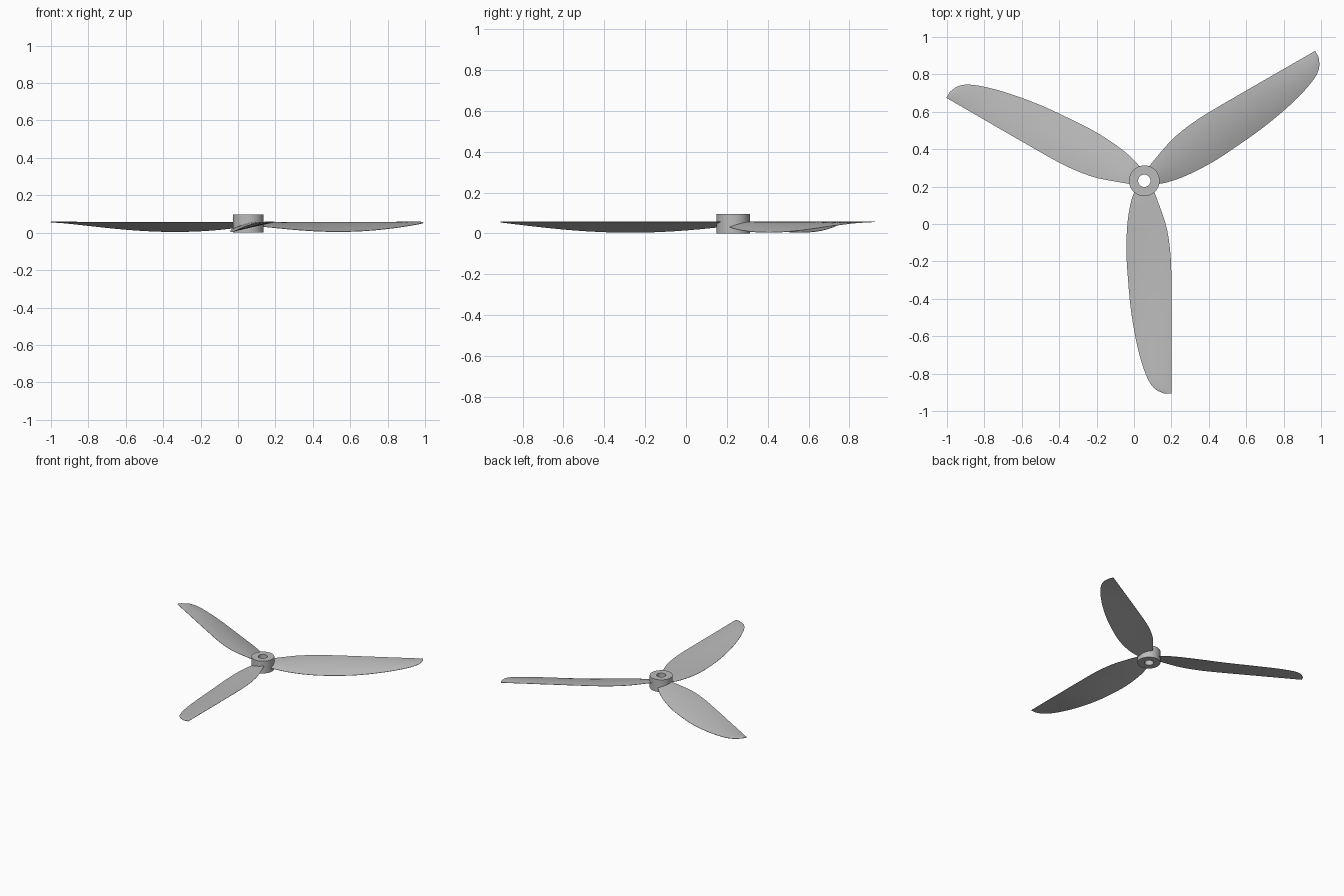
import bpy, bmesh, math
from mathutils import Matrix

cube = bpy.data.objects.get("Cube")
if cube:
    bpy.data.objects.remove(cube)

CENTRE = (0.055, 0.231, 0.0)
HUB_RADIUS, HOLE_RADIUS, HUB_HEIGHT = 0.082, 0.033, 0.096
LENGTH = 1.138

grey = bpy.data.materials.new("grey plastic")
grey.use_nodes = True
colour = (0.5, 0.5, 0.5, 1)
grey.diffuse_color = colour
grey.node_tree.nodes["Principled BSDF"].inputs["Base Color"].default_value = colour


def add_object(name, bm, matrix):
    bmesh.ops.recalc_face_normals(bm, faces=bm.faces)
    mesh = bpy.data.meshes.new(name)
    bm.to_mesh(mesh)
    bm.free()
    mesh.materials.append(grey)
    obj = bpy.data.objects.new(name, mesh)
    obj.matrix_world = matrix
    bpy.context.collection.objects.link(obj)
    bpy.ops.object.select_all(action='DESELECT')
    obj.select_set(True)
    bpy.context.view_layer.objects.active = obj
    bpy.ops.object.shade_smooth_by_angle(angle=math.radians(35))


def bridge(bm, loop_a, loop_b):
    n = len(loop_a)
    for i in range(n):
        j = (i + 1) % n
        bm.faces.new((loop_a[i], loop_a[j], loop_b[j], loop_b[i]))


def smooth_value(points, u):
    """Smooth curve through (position, value) points."""
    k = max(i for i in range(len(points) - 1) if points[i][0] <= u or i == 0)

    def slope(i):
        a, b = points[max(i - 1, 0)], points[min(i + 1, len(points) - 1)]
        return (b[1] - a[1]) / (b[0] - a[0])
    (u0, v0), (u1, v1) = points[k], points[k + 1]
    h = u1 - u0
    t = (u - u0) / h
    return ((1 + 2 * t) * (1 - t) ** 2 * v0 + t * (1 - t) ** 2 * h * slope(k)
            + t * t * (3 - 2 * t) * v1 + t * t * (t - 1) * h * slope(k + 1))


# Blade outline: distance from the hub axis, sideways offset
LEADING = [(0.05, -0.05), (0.1, -0.068), (0.206, -0.088), (0.366, -0.096),
           (0.527, -0.087), (0.687, -0.072), (0.848, -0.045), (0.955, -0.019),
           (1.035, 0.008), (1.088, 0.035), (1.12, 0.067), (LENGTH, 0.108)]
TRAILING = [(0.05, 0.05), (0.152, 0.088), (0.233, 0.115), (0.313, 0.131),
            (0.42, 0.142), (0.55, 0.145), (LENGTH, 0.145)]


def blade_section(u, across=10):
    """Closed thin cambered section, low at the leading edge."""
    lead, trail = smooth_value(LEADING, u), smooth_value(TRAILING, u)
    low = 0.055 - 0.05 * math.sin(math.pi * (u + 0.13) / (LENGTH + 0.13))
    high = 0.057
    width = (trail - lead) / 0.24

    def point(t, side):
        bulge = 4 * t * (1 - t) * width
        z = low + (high - low) * t + 0.006 * bulge
        return (lead + (trail - lead) * t, -u, z + side * (0.001 + 0.005 * bulge))
    steps = [i / across for i in range(across + 1)]
    return [point(t, 1) for t in steps] + [point(t, -1) for t in reversed(steps)]


def make_blade(name, angle):
    bm = bmesh.new()
    count = 40
    loops = []
    for i in range(count + 1):
        # stations crowd towards the rounded tip
        s = math.sin(i / count * math.pi / 2)
        u = 0.05 + (LENGTH - 0.05) * s
        loops.append([bm.verts.new(p) for p in blade_section(u)])
    for a, b in zip(loops, loops[1:]):
        bridge(bm, a, b)
    bm.faces.new(loops[0])
    bm.faces.new(loops[-1])
    add_object(name, bm, Matrix.Translation(CENTRE) @ Matrix.Rotation(angle, 4, 'Z'))


# Hub: a ring with a shaft hole
def make_hub(segments=64):
    bm = bmesh.new()
    profile = [(HUB_RADIUS, 0), (HUB_RADIUS, HUB_HEIGHT),
               (HOLE_RADIUS, HUB_HEIGHT), (HOLE_RADIUS, 0)]
    loops = []
    for r, z in profile:
        angles = [2 * math.pi * i / segments for i in range(segments)]
        loops.append([bm.verts.new((r * math.cos(a), r * math.sin(a), z)) for a in angles])
    for i in range(len(loops)):
        bridge(bm, loops[i], loops[(i + 1) % len(loops)])
    add_object("hub", bm, Matrix.Translation(CENTRE))


make_hub()
for i, name in enumerate(("front_blade", "left_blade", "right_blade")):
    make_blade(name, i * math.tau / 3)
